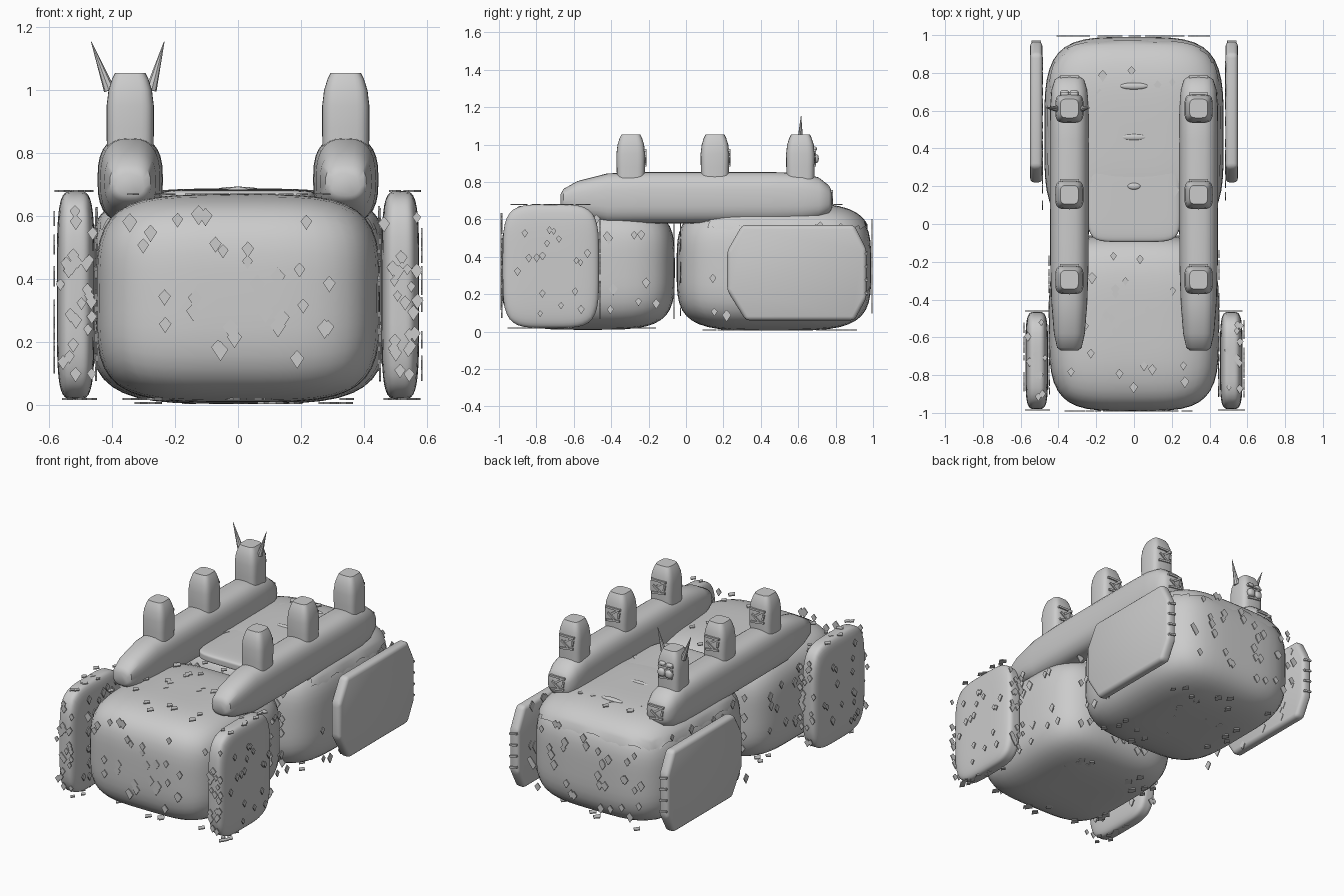
import bpy, bmesh, math, random
from mathutils import Vector, Matrix

if "Cube" in bpy.data.objects:
    bpy.data.objects.remove(bpy.data.objects["Cube"])

random.seed(4)


def finish(name, bm, smooth=True):
    bmesh.ops.recalc_face_normals(bm, faces=bm.faces)
    me = bpy.data.meshes.new(name)
    bm.to_mesh(me)
    bm.free()
    ob = bpy.data.objects.new(name, me)
    bpy.context.collection.objects.link(ob)
    if smooth:
        bpy.ops.object.select_all(action='DESELECT')
        ob.select_set(True)
        bpy.context.view_layer.objects.active = ob
        bpy.ops.object.shade_smooth_by_angle(angle=math.radians(40))
    return ob


def pillow(lo, hi, p=4.0, cuts=13):
    """Soft box (superellipsoid) filling the box lo..hi."""
    bm = bmesh.new()
    bmesh.ops.create_cube(bm, size=2)
    bmesh.ops.subdivide_edges(bm, edges=bm.edges[:], cuts=cuts, use_grid_fill=True)
    lo, hi = Vector(lo), Vector(hi)
    c, h = (lo + hi) / 2, (hi - lo) / 2
    for v in bm.verts:
        s = sum(abs(a) ** p for a in v.co) ** (1 / p)
        v.co = Vector(c[i] + h[i] * v.co[i] / s for i in range(3))
    return bm


def loft(sections, axis, p, n=28):
    """Superellipse sections: (position, centre a, centre b, half a, half b)."""
    bm = bmesh.new()
    rings = []
    for pos, ca, cb, ha, hb in sections:
        ring = []
        for i in range(n):
            t = 2 * math.pi * i / n
            c, s = math.cos(t), math.sin(t)
            a = ca + ha * math.copysign(abs(c) ** (2 / p), c)
            b = cb + hb * math.copysign(abs(s) ** (2 / p), s)
            ring.append(bm.verts.new((a, pos, b) if axis == 'Y' else (a, b, pos)))
        rings.append(ring)
    for r, q in zip(rings, rings[1:]):
        for i in range(n):
            j = (i + 1) % n
            bm.faces.new((r[i], r[j], q[j], q[i]))
    bm.faces.new(rings[0])
    bm.faces.new(rings[-1])
    return bm


def add_scale(bm, pos, axis, size):
    """Thin kite plate lying in the plane facing the given axis."""
    u, w = [(Vector((0, 1, 0)), Vector((0, 0, 1))),
            (Vector((1, 0, 0)), Vector((0, 0, 1))),
            (Vector((1, 0, 0)), Vector((0, 1, 0)))][axis]
    nrm = u.cross(w) * 0.003
    kite = [u * -0.5 + w * 0.1, w * 0.65, u * 0.5 + w * 0.1, w * -0.65]
    a = [bm.verts.new(pos + k * size + nrm) for k in kite]
    b = [bm.verts.new(pos + k * size - nrm) for k in kite]
    bm.faces.new(a)
    bm.faces.new(b[::-1])
    for i in range(4):
        j = (i + 1) % 4
        bm.faces.new((a[j], a[i], b[i], b[j]))


def scales(name, lo, hi, counts, size):
    """Loose scales hovering on the bounding planes of a part."""
    bm = bmesh.new()
    lo, hi = Vector(lo), Vector(hi)
    for axis in range(3):
        for end in (lo, hi):
            for _ in range(counts[axis]):
                pos = Vector(lo[i] + (hi[i] - lo[i]) * random.uniform(0.1, 0.9) for i in range(3))
                pos[axis] = end[axis]
                add_scale(bm, pos, axis, size * random.uniform(0.75, 1.1))
    finish(name, bm, False)


def strips(name, items, centre):
    """Small raised bars on a +y face: (dx, dz, length, tilt in degrees)."""
    bm = bmesh.new()
    for dx, dz, length, tilt in items:
        m = (Matrix.Translation(Vector(centre) + Vector((dx, 0, dz)))
             @ Matrix.Rotation(math.radians(tilt), 4, 'Y')
             @ Matrix.Diagonal((length, 0.014, 0.012, 1)))
        bmesh.ops.create_cube(bm, size=1, matrix=m)
    finish(name, bm, False)


# Two soft body blocks
finish("front_body", pillow((-0.45, -0.99, 0.01), (0.45, -0.06, 0.67)))
scales("front_body_scales", (-0.45, -0.99, 0.02), (0.45, -0.065, 0.67), (26, 30, 24), 0.046)
finish("rear_body", pillow((-0.475, -0.05, 0.005), (0.475, 0.99, 0.68)))
scales("rear_body_scales", (-0.485, -0.03, 0.008), (0.485, 0.995, 0.68), (26, 34, 26), 0.046)

# Blanket with a dripping edge over the rear body
bm = pillow((-0.482, -0.05, 0.0), (0.482, 0.998, 0.688), cuts=25)
bmesh.ops.delete(bm, geom=[v for v in bm.verts if v.co.z < 0.55 or v.co.y < 0.1], context='VERTS')
for v in bm.verts:
    if v.is_boundary and v.co.y > 0.15:
        v.co.z -= 0.018 * (1 + math.sin(v.co.x * 21 + v.co.y * 25))
finish("blanket", bm)

# Flat saddle pad and three low ridges on top
finish("saddle_pad", pillow((-0.245, -0.095, 0.625), (0.245, 0.38, 0.685), 6))
for y, r in ((0.73, 0.075), (0.46, 0.07), (0.2, 0.035)):
    finish("back_ridge", pillow((-r, y - 0.018, 0.67), (r, y + 0.018, 0.694), 2, 6))

FACE = [(0, 0.035, 0.10, 0), (-0.012, 0.015, 0.06, 35), (0.012, -0.015, 0.06, -35),
        (0, -0.04, 0.09, 8), (-0.04, 0.0, 0.035, 80)]
PANEL = [(0.32, 0.06), (0.90, 0.06), (0.965, 0.18), (0.965, 0.44), (0.90, 0.57),
         (0.30, 0.57), (0.22, 0.43), (0.22, 0.22)]

for side, label in ((-1, "left"), (1, "right")):
    x0, x1 = sorted((side * 0.455, side * 0.575))
    # Front side panels with scales
    finish(label + "_front_panel", pillow((x0, -0.98, 0.02), (x1, -0.465, 0.68), 4.5))
    scales(label + "_front_panel_scales", (x0 - 0.008, -0.985, 0.02),
           (x1 + 0.008, -0.46, 0.68), (17, 24, 9), 0.036)

    # Smooth eight-sided rear panels
    bm = bmesh.new()
    face = bm.faces.new([bm.verts.new((side * 0.485, y, z)) for y, z in PANEL])
    ext = bmesh.ops.extrude_face_region(bm, geom=[face])
    bmesh.ops.translate(bm, vec=(side * 0.065, 0, 0),
                        verts=[g for g in ext['geom'] if isinstance(g, bmesh.types.BMVert)])
    bmesh.ops.bevel(bm, geom=bm.edges[:], offset=0.022, segments=3, profile=0.5, affect='EDGES')
    finish(label + "_rear_panel", bm)
    strips(label + "_panel_bands", [(0, d, 0.05, 12) for d in (-0.1, -0.03, 0.04, 0.11)],
           (side * 0.518, 0.965, 0.31))

    # Long rail lying over both bodies
    x = side * 0.342
    finish(label + "_rail", loft([
        (-0.67, x, 0.70, 0.045, 0.035), (-0.655, x, 0.705, 0.065, 0.058),
        (-0.58, x, 0.71, 0.082, 0.095), (-0.42, x, 0.712, 0.095, 0.134),
        (-0.2, x, 0.716, 0.102, 0.137), (0.45, x, 0.716, 0.104, 0.137),
        (0.62, x, 0.716, 0.102, 0.133), (0.71, x, 0.712, 0.095, 0.112),
        (0.765, x, 0.706, 0.078, 0.075), (0.78, x, 0.705, 0.055, 0.045)], 'Y', 2.7))
    strips(label + "_rail_face", FACE, (x, 0.78, 0.715))

    # Row of head-like posts with marked rear-facing faces
    for y in (-0.295, 0.155, 0.612):
        finish(label + "_post", loft([
            (0.80, x, y, 0.074, 0.074), (0.88, x, y, 0.075, 0.076),
            (0.95, x, y, 0.075, 0.077), (1.0, x, y, 0.069, 0.071),
            (1.035, x, y, 0.058, 0.06), (1.055, x, y, 0.048, 0.05)], 'Z', 4))
        strips(label + "_post_face", FACE, (x, y + 0.076, 0.935))

# Horns and muzzle on the left rear post
for s in (-1, 1):
    bm = bmesh.new()
    base, tip = Vector((-0.342 + s * 0.066, 0.61, 1.0)), Vector((-0.35 + s * 0.116, 0.615, 1.155))
    rot = (tip - base).to_track_quat('Z', 'Y').to_matrix().to_4x4()
    bmesh.ops.create_cone(bm, cap_ends=True, segments=8, radius1=0.018, radius2=0.001,
                          depth=(tip - base).length,
                          matrix=Matrix.Translation((base + tip) / 2) @ rot)
    finish("horn", bm)
    cx = -0.342 + s * 0.025
    finish("muzzle", pillow((cx - 0.025, 0.67, 0.90), (cx + 0.025, 0.71, 0.95), 2.5, 6))
    finish("brow", pillow((cx - 0.022, 0.67, 0.965), (cx + 0.022, 0.70, 0.99), 2.5, 6))
